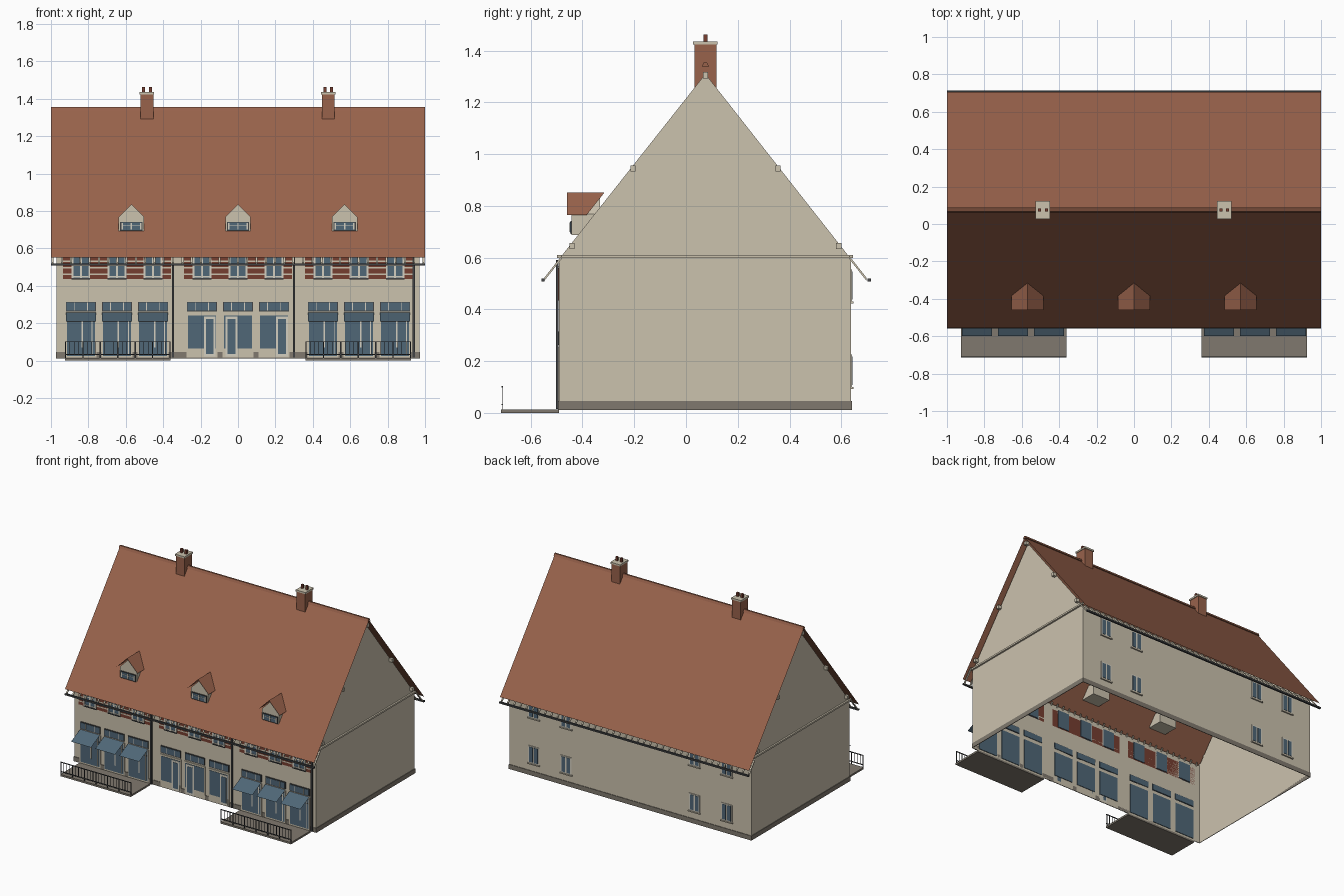
import bpy

if "Cube" in bpy.data.objects:
    bpy.data.objects.remove(bpy.data.objects["Cube"])


def colour(name, r, g, b):
    lin = [((c / 255 + 0.055) / 1.055) ** 2.4 for c in (r, g, b)]
    m = bpy.data.materials.new(name)
    m.diffuse_color = (*lin, 1)
    m.use_nodes = True
    m.node_tree.nodes["Principled BSDF"].inputs["Base Color"].default_value = m.diffuse_color
    return m


WALL = colour("beige_plaster", 203, 194, 174)
ROOF = colour("clay_tile", 152, 98, 75)
STONE = colour("grey_stone", 128, 121, 110)
GLASS = colour("blue_glass", 80, 103, 119)
METAL = colour("dark_metal", 66, 68, 70)
BRICK = colour("red_brick", 118, 62, 48)
FRAME = colour("pale_frame", 212, 207, 192)

RY, HALF_X = 0.075, 0.97      # ridge position, half wall length
F, B = -0.49, 0.637           # front and back wall planes
SLOPE = 1.262


class Part:
    """Collects simple solids and sheets into one object."""

    def __init__(self, name, mat):
        self.name, self.mat, self.v, self.f = name, mat, [], []

    def face(self, *pts):
        n = len(self.v)
        self.v += pts
        self.f.append(range(n, n + len(pts)))

    def prism(self, a, b):
        """Solid between two matching outlines."""
        self.face(*a[::-1])
        self.face(*b)
        for i in range(len(a)):
            j = (i + 1) % len(a)
            self.face(a[i], a[j], b[j], b[i])

    def along_x(self, yz, x0, x1):
        self.prism([(x0, y, z) for y, z in yz], [(x1, y, z) for y, z in yz])

    def box(self, x0, x1, y0, y1, z0, z1):
        self.along_x([(y0, z0), (y1, z0), (y1, z1), (y0, z1)], x0, x1)

    def done(self):
        me = bpy.data.meshes.new(self.name)
        me.from_pydata(self.v, [], [list(f) for f in self.f])
        me.materials.append(self.mat)
        ob = bpy.data.objects.new(self.name, me)
        bpy.context.collection.objects.link(ob)


def rafter_z(y):
    return 1.31 - 1.265 * abs(y - RY)


# Walls: an open shell with gable ends
p = Part("walls", WALL)
zt = rafter_z(F)
for y in (F, B):
    p.face((-HALF_X, y, 0.012), (HALF_X, y, 0.012), (HALF_X, y, zt), (-HALF_X, y, zt))
for x in (-HALF_X, HALF_X):
    p.face((x, F, 0.012), (x, B, 0.012), (x, B, zt), (x, RY, 1.31), (x, F, zt))
p.done()

# Stone plinth
p = Part("plinth", STONE)
for s in (-1, 1):
    a, b = sorted((s * HALF_X, s * (HALF_X + 0.004)))
    p.box(a, b, F - 0.004, B + 0.004, 0.012, 0.045)
p.box(-HALF_X, HALF_X, F - 0.004, F, 0.012, 0.045)
p.box(-HALF_X, HALF_X, B, B + 0.004, 0.012, 0.045)
p.done()

# Thin roof sheets and ridge tile
p = Part("roof", ROOF)
for y in (-0.555, 0.705):
    z = 1.345 - SLOPE * abs(y - RY)
    p.face((-1, y, z), (1, y, z), (1, RY, 1.345), (-1, RY, 1.345))
p.done()
p = Part("ridge_tile", ROOF)
p.along_x([(RY - 0.014, 1.338), (RY + 0.014, 1.338), (RY + 0.006, 1.355), (RY - 0.006, 1.355)], -1, 1)
p.done()

# Rafter tails under both eaves
p = Part("rafter_tails", WALL)
for s in (-1, 1):
    y0, y1 = RY + s * 0.555, RY + s * 0.622
    prof = [(y0, rafter_z(y0)), (y1, rafter_z(y1)),
            (y1, rafter_z(y1) - 0.012), (y0, rafter_z(y0) - 0.012)]
    for i in range(41):
        x = -0.992 + i * 1.984 / 40
        p.along_x(prof, x - 0.005, x + 0.005)
p.done()

# Purlin ends and gable beams
p = Part("gable_timbers", WALL)
for s in (-1, 1):
    a, b = sorted((s * HALF_X, s * 0.995))
    for y, z in ((RY, 1.305), (-0.205, 0.945), (0.355, 0.945), (-0.44, 0.645), (0.59, 0.645)):
        p.box(a, b, y - 0.01, y + 0.01, z - 0.012, z + 0.012)
    a, b = sorted((s * HALF_X, s * 0.982))
    p.box(a, b, -0.498, 0.645, 0.598, 0.61)
p.done()

# Gutters and downpipes
p = Part("gutters", METAL)
p.box(-1, 1, -0.558, -0.546, 0.508, 0.519)
p.box(-1, 1, 0.702, 0.715, 0.508, 0.519)
p.done()
p = Part("downpipes", METAL)
for x in (-0.347, 0.3, 0.94):
    p.box(x - 0.006, x + 0.006, F - 0.012, F - 0.002, 0.015, 0.59)
p.done()

# Front facade: three groups of three bays
glass, frame = Part("front_glass", GLASS), Part("front_frames", FRAME)
brick, trim = Part("brick_bands", BRICK), Part("window_trim", METAL)
courses, surround = Part("plaster_courses", WALL), Part("shop_surrounds", WALL)
awning = Part("awnings", GLASS)
for g in (-1, 0, 1):
    gx = g * 0.647
    brick.box(gx - 0.288, gx + 0.288, F - 0.004, F, 0.435, 0.56)
    for z in (0.457, 0.492, 0.527):
        courses.box(gx - 0.288, gx + 0.288, F - 0.005, F, z, z + 0.008)
    for k in (-1, 0, 1):
        x = gx + k * 0.193
        # upper window
        glass.box(x - 0.045, x + 0.045, F - 0.008, F + 0.004, 0.442, 0.568)
        trim.box(x - 0.05, x + 0.05, F - 0.012, F, 0.434, 0.442)
        for dx in (-0.045, 0, 0.045):
            frame.box(x + dx - 0.005, x + dx + 0.005, F - 0.011, F, 0.442, 0.568)
        for z in (0.444, 0.505, 0.56):
            frame.box(x - 0.045, x + 0.045, F - 0.0105, F, z, z + 0.007)
        # transom window
        trim.box(x - 0.08, x + 0.08, F - 0.006, F, 0.262, 0.314)
        glass.box(x - 0.076, x + 0.076, F - 0.008, F + 0.004, 0.268, 0.309)
        for dx in (-0.035, 0.035):
            frame.box(x + dx - 0.002, x + dx + 0.002, F - 0.009, F, 0.268, 0.309)
        # shop window and door
        z0 = 0.025 if g else 0.065
        surround.box(x - 0.083, x + 0.083, F - 0.006, F, 0.015, 0.252)
        glass.box(x - 0.075, x + 0.075, F - 0.008, F + 0.004, z0, 0.24)
        d = x + (-0.035 if k == 0 else 0.042)
        if g == 0:
            frame.box(d - 0.031, d + 0.031, F - 0.010, F, 0.022, 0.236)
            glass.box(d - 0.021, d + 0.021, F - 0.012, F, 0.035, 0.222)
        else:
            frame.box(x + 0.004, x + 0.012, F - 0.010, F, 0.07, 0.24)
            frame.box(x + 0.058, x + 0.063, F - 0.010, F, 0.03, 0.24)
            trim.box(x - 0.075, x + 0.075, F - 0.009, F, 0.205, 0.21)
            awning.face((x - 0.08, -0.6, 0.208), (x + 0.08, -0.6, 0.208),
                        (x + 0.08, F - 0.006, 0.258), (x - 0.08, F - 0.006, 0.258))
for p in (glass, frame, brick, trim, courses, surround, awning):
    p.done()

# Back windows
frame, glass, sill = Part("back_frames", FRAME), Part("back_glass", GLASS), Part("back_sills", WALL)
for x in (-0.775, -0.515, 0.515, 0.775):
    for z in (0.1, 0.43):
        frame.box(x - 0.043, x + 0.043, B, B + 0.004, z, z + 0.125)
        sill.box(x - 0.048, x + 0.048, B, B + 0.01, z - 0.008, z)
        for s in (-1, 1):
            glass.box(x + s * 0.02 - 0.014, x + s * 0.02 + 0.014, B - 0.003, B + 0.006, z + 0.008, z + 0.117)
for p in (frame, glass, sill):
    p.done()

# Dormers
body, cover = Part("dormer_bodies", WALL), Part("dormer_roofs", ROOF)
trim, glass, frame = Part("dormer_trim", METAL), Part("dormer_glass", GLASS), Part("dormer_frames", FRAME)
for x in (-0.57, 0, 0.57):
    outline = [(-0.068, 0.688), (0.068, 0.688), (0.068, 0.768), (0, 0.836), (-0.068, 0.768)]
    body.prism([(x + a, -0.442, z) for a, z in outline], [(x + a, -0.332, z) for a, z in outline])
    for s in (-1, 1):
        cover.face((x + s * 0.086, -0.46, 0.765), (x, -0.46, 0.852),
                   (x, -0.315, 0.852), (x + s * 0.086, -0.384, 0.765))
    trim.box(x - 0.06, x + 0.06, -0.447, -0.44, 0.692, 0.742)
    glass.box(x - 0.054, x + 0.054, -0.449, -0.44, 0.698, 0.737)
    for dx in (-0.05, 0, 0.05):
        frame.box(x + dx - 0.004, x + dx + 0.004, -0.451, -0.44, 0.7, 0.735)
    frame.box(x - 0.05, x + 0.05, -0.451, -0.44, 0.72, 0.723)
for p in (body, cover, trim, glass, frame):
    p.done()

# Chimneys
stack, cap = Part("chimney_stacks", ROOF), Part("chimney_caps", WALL)
pots = Part("chimney_pots", BRICK)
for x in (-0.487, 0.483):
    stack.box(x - 0.034, x + 0.034, 0.032, 0.117, 1.25, 1.425)
    cap.box(x - 0.039, x + 0.039, 0.027, 0.122, 1.423, 1.435)
    for s in (-1, 1):
        pots.box(x + s * 0.018 - 0.008, x + s * 0.018 + 0.008, RY - 0.008, RY + 0.008, 1.435, 1.462)
for p in (stack, cap, pots):
    p.done()

# Terraces with railings
deck, rail = Part("terraces", STONE), Part("railings", METAL)
for s in (-1, 1):
    x0, x1 = s * 0.643 - 0.283, s * 0.643 + 0.283
    deck.box(x0, x1, -0.715, F, 0.0, 0.013)
    for z in (0.03, 0.098):
        rail.box(x0, x1, -0.713, -0.708, z, z + 0.005)
    for i in range(25):
        x = x0 + 0.003 + i * 0.56 / 24
        w = 0.003 if i % 4 == 0 else 0.0013
        rail.box(x - w, x + w, -0.712, -0.709, 0.013 if i % 4 == 0 else 0.03, 0.1)
deck.done()
rail.done()
